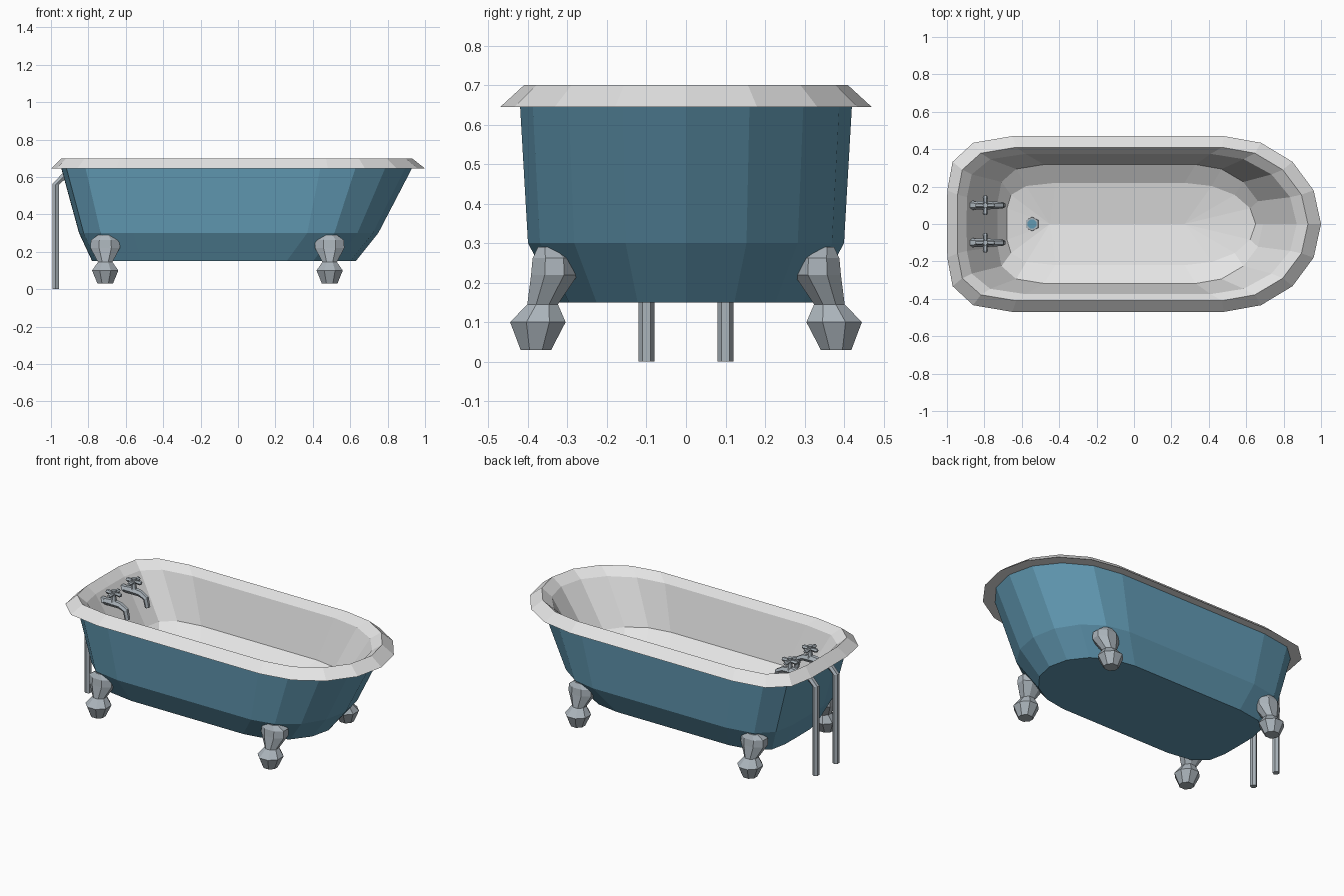
import bpy, bmesh, math
from mathutils import Vector

if "Cube" in bpy.data.objects:
    bpy.data.objects.remove(bpy.data.objects["Cube"])


def material(name, rgb):
    m = bpy.data.materials.new(name)
    m.diffuse_color = (*rgb, 1)
    m.use_nodes = True
    m.node_tree.nodes["Principled BSDF"].inputs["Base Color"].default_value = m.diffuse_color
    return m


BLUE = material("blue enamel", (0.12, 0.32, 0.45))
WHITE = material("white enamel", (0.78, 0.78, 0.78))
METAL = material("grey metal", (0.41, 0.46, 0.50))


def loft(name, rings, mat, cap_start=False, cap_end=False):
    """Skin a list of equal-length closed rings into one flat-shaded mesh."""
    bm = bmesh.new()
    vr = [[bm.verts.new(p) for p in r] for r in rings]
    n = len(vr[0])
    for a, b in zip(vr, vr[1:]):
        for i in range(n):
            j = (i + 1) % n
            bm.faces.new((a[i], a[j], b[j], b[i]))
    if cap_start:
        bm.faces.new(vr[0][::-1])
    if cap_end:
        bm.faces.new(vr[-1])
    bmesh.ops.remove_doubles(bm, verts=bm.verts, dist=1e-5)
    bmesh.ops.recalc_face_normals(bm, faces=bm.faces)
    me = bpy.data.meshes.new(name)
    bm.to_mesh(me)
    bm.free()
    me.materials.append(mat)
    ob = bpy.data.objects.new(name, me)
    bpy.context.collection.objects.link(ob)
    return ob


def outline(z, left_c, left, right_c, right, w):
    """Tub plan: elliptical right end, squarer left end, half width w."""
    ang = [math.radians(22.5 * k) for k in range(5)]
    square = (1, 0.995, 0.914, 0.6, 0)
    half = [(right_c + (right - right_c) * math.cos(a), w * math.sin(a)) for a in ang]
    half += [(left_c + (left - left_c) * f, w * math.sin(a))
             for a, f in reversed(list(zip(ang, square)))]
    lower = [(x, -y) for x, y in reversed(half[1:-1])]
    return [(x, y, z) for x, y in half + lower]


def ellipse(cx, cy, z, rx, ry, n=8, phase=0.5):
    return [(cx + rx * math.cos((i + phase) * math.tau / n),
             cy + ry * math.sin((i + phase) * math.tau / n), z) for i in range(n)]


def tube(name, pts, radii, mat=METAL, n=6):
    """Sweep an n-gon along a path lying in a vertical plane."""
    pts = [Vector(p) for p in pts]
    rings = []
    for i, p in enumerate(pts):
        t = (pts[min(i + 1, len(pts) - 1)] - pts[max(i - 1, 0)]).normalized()
        side = Vector((1, 0, 0)) if abs(t.y) > 0.5 else Vector((0, 1, 0))
        up = t.cross(side).normalized()
        rings.append([p + radii[i] * (side * math.cos(k * math.tau / n)
                                      + up * math.sin(k * math.tau / n)) for k in range(n)])
    return loft(name, rings, mat, True, True)


# Outer shell with flat underside
loft("outer_shell", [outline(0.15, -0.52, -0.78, 0.26, 0.63, 0.32),
                     outline(0.30, -0.56, -0.85, 0.37, 0.75, 0.40),
                     outline(0.646, -0.62, -0.945, 0.44, 0.93, 0.42)], BLUE, cap_start=True)

# Rolled rim and inner basin in one skin, floor falling to a centre line
loft("rim_and_basin", [outline(0.645, -0.61, -0.93, 0.43, 0.92, 0.41),
                       outline(0.645, -0.65, -1.0, 0.48, 1.0, 0.47),
                       outline(0.70, -0.63, -0.945, 0.47, 0.93, 0.41),
                       outline(0.655, -0.58, -0.895, 0.41, 0.87, 0.375),
                       outline(0.39, -0.48, -0.73, 0.33, 0.69, 0.318),
                       outline(0.33, -0.42, -0.68, 0.27, 0.65, 0.22),
                       outline(0.29, -0.45, -0.45, 0.27, 0.27, 0.0)], WHITE)

# Drain ring and plug
loft("drain_ring", [ellipse(-0.545, 0, 0.29, 0.040, 0.040, 6),
                    ellipse(-0.545, 0, 0.318, 0.038, 0.038, 6)], METAL, True, True)
loft("drain_plug", [ellipse(-0.545, 0, 0.31, 0.026, 0.026),
                    ellipse(-0.545, 0, 0.322, 0.025, 0.025)], BLUE, True, True)

# Ball feet: z, y centre, x radius, y radius
FOOT = [(0.03, 0.38, 0.045, 0.042), (0.10, 0.375, 0.076, 0.076), (0.145, 0.363, 0.042, 0.042),
        (0.22, 0.333, 0.085, 0.064), (0.262, 0.333, 0.083, 0.060), (0.29, 0.345, 0.042, 0.032)]
for end, x in (("left", -0.71), ("right", 0.49)):
    for side, s in (("front", -1), ("back", 1)):
        loft(f"{side}_{end}_foot",
             [ellipse(x, s * cy, z, rx, ry) for z, cy, rx, ry in FOOT], METAL, True, True)

# Taps and supply pipes
for side, y in (("front", -0.1), ("back", 0.1)):
    tube(side + "_supply_pipe", [(-0.975, y, 0), (-0.975, y, 0.56), (-0.91, y, 0.625)],
         [0.02] * 3)
    tube(side + "_tap_flange", [(-0.895, y, 0.605), (-0.855, y, 0.605)], [0.028, 0.024])
    tube(side + "_tap_spout", [(-0.90, y, 0.605), (-0.81, y, 0.61), (-0.75, y, 0.605),
                               (-0.712, y, 0.585), (-0.70, y, 0.53)],
         [0.018, 0.024, 0.020, 0.018, 0.016])
    tube(side + "_tap_stem", [(-0.795, y, 0.605), (-0.795, y, 0.65), (-0.795, y, 0.69)],
         [0.022, 0.013, 0.015])
    for axis, d in (("long", Vector((1, 0, 0))), ("cross", Vector((0, 1, 0)))):
        c = Vector((-0.795, y, 0.67))
        tube(f"{side}_tap_handle_{axis}",
             [c + d * k for k in (-0.052, -0.042, 0, 0.042, 0.052)],
             [0.009, 0.014, 0.009, 0.014, 0.009])
